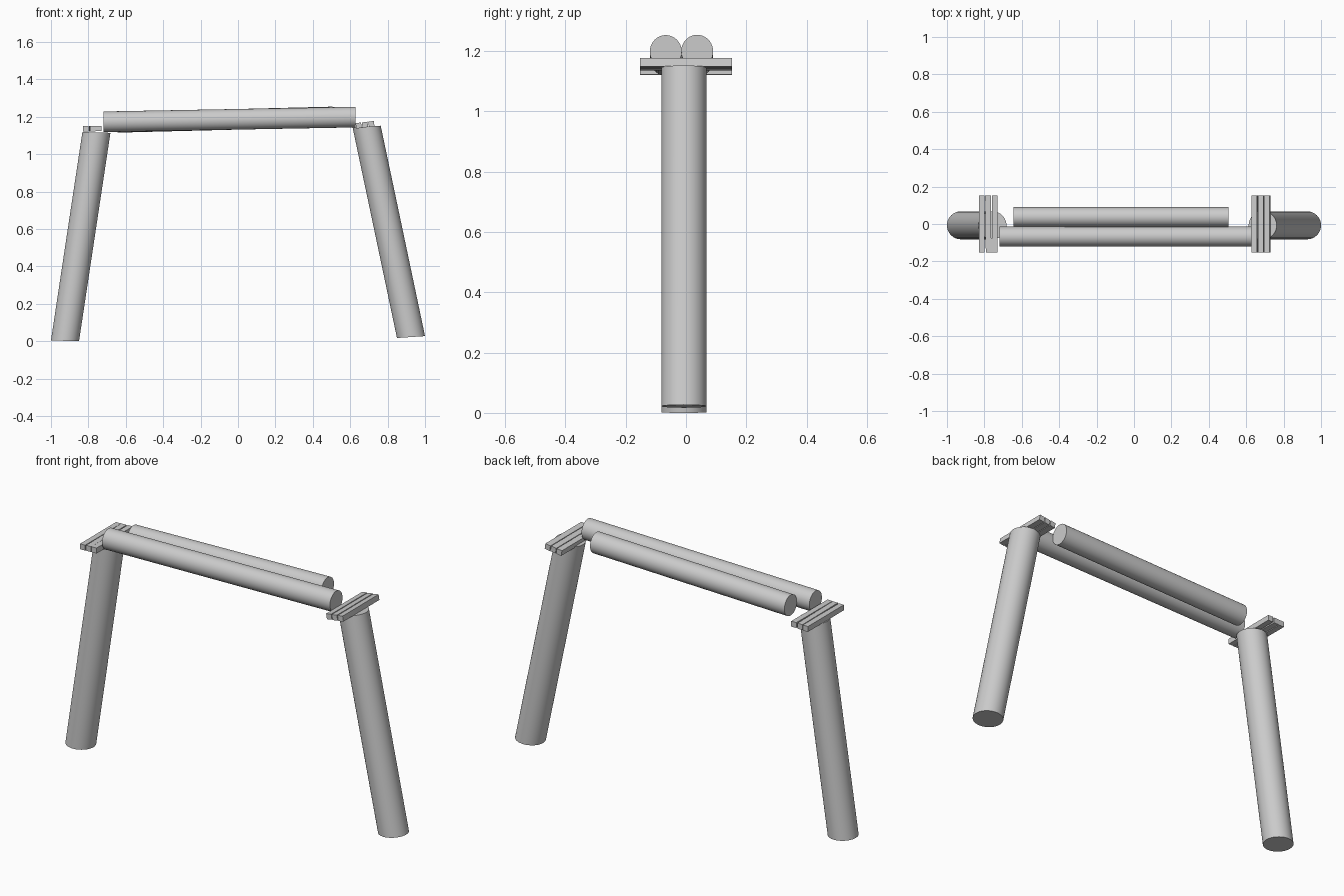
import bpy, bmesh, math

if "Cube" in bpy.data.objects:
    bpy.data.objects.remove(bpy.data.objects["Cube"])

SIDES = 40


def finish(name, bm):
    bmesh.ops.recalc_face_normals(bm, faces=bm.faces[:])
    me = bpy.data.meshes.new(name)
    bm.to_mesh(me)
    bm.free()
    ob = bpy.data.objects.new(name, me)
    bpy.context.collection.objects.link(ob)
    return ob


def pole(name, ends, u, v):
    """Slanted round pole: one ring per end, spanned by the vectors u and v."""
    bm = bmesh.new()
    rings = []
    for c in ends:
        ring = []
        for i in range(SIDES):
            a = math.tau * i / SIDES
            ring.append(bm.verts.new([c[k] + u[k] * math.cos(a) + v[k] * math.sin(a)
                                      for k in range(3)]))
        rings.append(ring)
        bm.faces.new(ring)
    for i in range(SIDES):
        j = (i + 1) % SIDES
        bm.faces.new((rings[0][i], rings[0][j], rings[1][j], rings[1][i]))
    ob = finish(name, bm)
    bpy.ops.object.select_all(action='DESELECT')
    ob.select_set(True)
    bpy.context.view_layer.objects.active = ob
    bpy.ops.object.shade_smooth_by_angle(angle=math.radians(35))
    return ob


def plank(name, x, z, tilt, turn=0):
    bm = bmesh.new()
    bmesh.ops.create_cube(bm, size=1)
    bmesh.ops.scale(bm, vec=(0.03, 0.304, 0.029), verts=bm.verts[:])
    ob = finish(name, bm)
    ob.location = (x, 0, z)
    ob.rotation_euler = (0, math.radians(tilt), math.radians(turn))


# leaning legs with near-level cut ends
pole("left_leg", [(-0.925, -0.007, 0.002), (-0.757, -0.007, 1.116)],
     (0.075, 0, -0.002), (0, 0.075, 0))
pole("right_leg", [(0.925, -0.007, 0.022), (0.688, -0.007, 1.147)],
     (0.075, 0, 0.005), (0, 0.075, 0))

# pair of crossbar logs
pole("front_crossbar", [(-0.72, -0.067, 1.173), (0.628, -0.067, 1.198)],
     (0, 0.053, 0), (0, 0, 0.055))
pole("back_crossbar", [(-0.645, 0.037, 1.170), (0.505, 0.037, 1.199)],
     (0, 0.053, 0), (0, 0, 0.055))

# three slats on top of each leg
for i, (dx, dz, turn) in enumerate([(-0.034, -0.004, 0), (0, 0, 0.6), (0.034, 0.004, -0.4)]):
    plank(f"left_slat_{i + 1}", -0.779 + dx, 1.136 + dz * 0.3, 0, turn)
    plank(f"right_slat_{i + 1}", 0.679 + dx, 1.157 + dz, -9)
